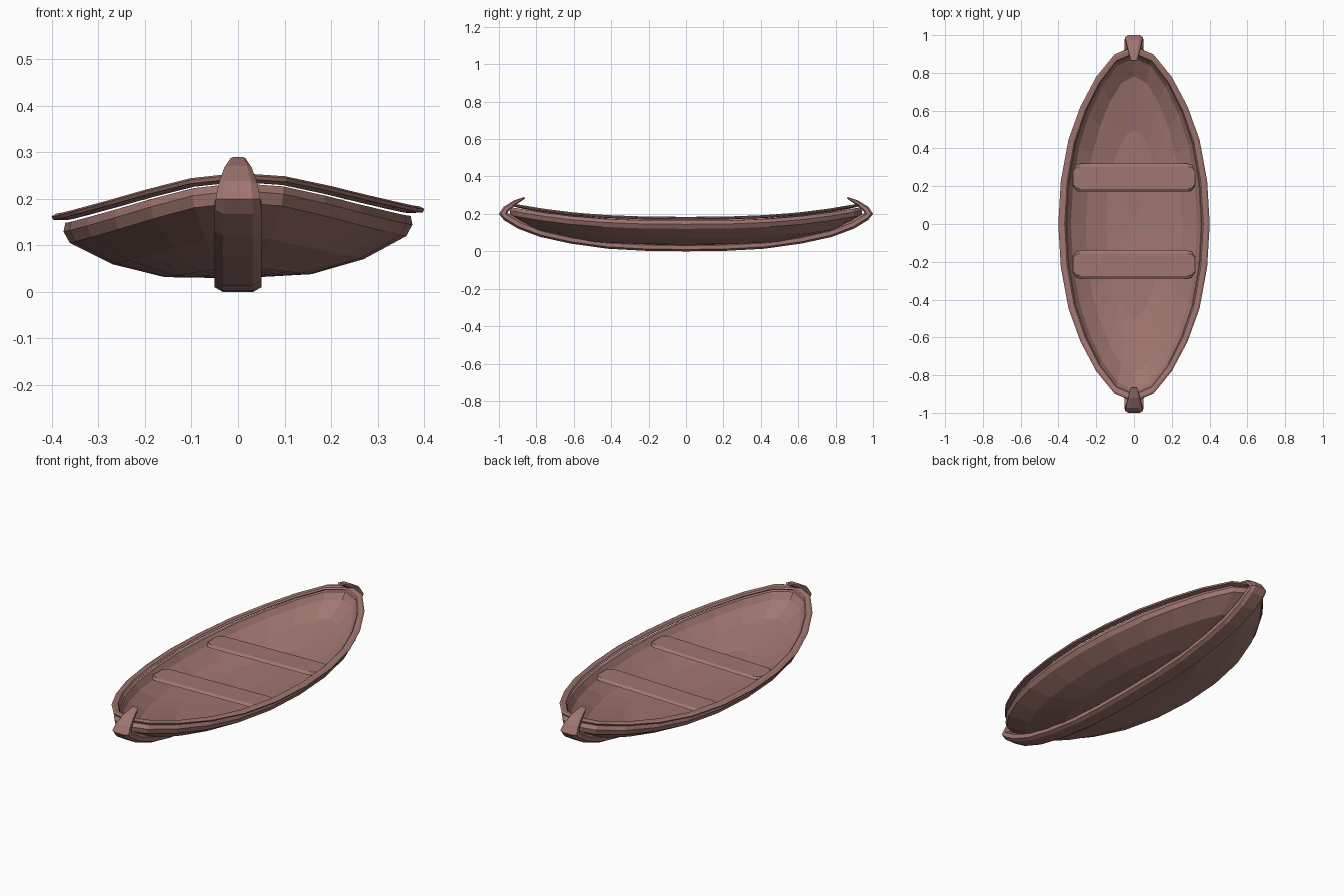
import bpy, bmesh, math

if "Cube" in bpy.data.objects:
    bpy.data.objects.remove(bpy.data.objects["Cube"])

mat = bpy.data.materials.new("painted_wood")
mat.diffuse_color = (0.35, 0.18, 0.16, 1)
mat.use_nodes = True
mat.node_tree.nodes["Principled BSDF"].inputs["Base Color"].default_value = mat.diffuse_color
SEG = 24
# Plan outline: length fraction at each 15 degree step from beam to tip
STEP = [0, 0.243, 0.474, 0.662, 0.828, 0.955, 1.0]


def place(x, y, z):
    """Bend the ends up along the length, plus the slight roll of the boat."""
    a = abs(y)
    slope = math.copysign(0.247 * a ** 1.6, y)
    return (x, y - (z - 0.15) * slope, z + 0.095 * a ** 2.6 + 0.02 * x)


def oval(i, rx, ry):
    """Point i of the 24-sided plan outline."""
    a = 2 * math.pi * i / SEG
    k = i % 12
    f = STEP[min(k, 12 - k)]
    return rx * math.cos(a), ry * (f if i < 12 else -f)


def make(name, rings, wrap=False, caps=False):
    """Skin a list of closed rings into a flat-shaded object."""
    bm = bmesh.new()
    vs = [[bm.verts.new(p) for p in r] for r in rings]
    n, m = len(vs), len(vs[0])
    for i in range(n if wrap else n - 1):
        a, b = vs[i], vs[(i + 1) % n]
        for j in range(m):
            k = (j + 1) % m
            bm.faces.new((a[j], a[k], b[k], b[j]))
    if caps:
        bm.faces.new(vs[0][::-1])
        bm.faces.new(vs[-1])
    bmesh.ops.recalc_face_normals(bm, faces=bm.faces)
    me = bpy.data.meshes.new(name)
    bm.to_mesh(me)
    bm.free()
    me.materials.append(mat)
    ob = bpy.data.objects.new(name, me)
    bpy.context.collection.objects.link(ob)
    return ob


# Hull: outer skin down to the bottom, then inner skin back up, joined at the rim
outer = [(0.05, 0.05, 0.03), (0.42, 0.55, 0.035), (0.72, 0.85, 0.065),
         (0.965, 0.99, 0.113), (1.0, 1.0, 0.137), (0.99, 0.985, 0.156)]
inner = [(0.95, 0.96, 0.156), (0.89, 0.93, 0.127), (0.68, 0.82, 0.082),
         (0.40, 0.52, 0.052), (0.05, 0.05, 0.046)]
make("hull", [[place(*oval(i, 0.375 * fx, 0.94 * fy), z) for i in range(SEG)]
              for fx, fy, z in outer + inner], caps=True)

# Gunwale rail: flat six-sided section swept round the rim
section = [(0.0, -0.005), (0.004, 0.002), (-0.006, 0.008),
           (-0.030, 0.009), (-0.038, 0.002), (-0.030, -0.006)]
make("gunwale_rail", [[place(*oval(i, 0.397 + d, 0.94 + d), 0.168 + h)
                       for d, h in section] for i in range(SEG)], wrap=True)

# Keel: one bevelled timber running under the hull and curling in at both ends
# (y, z, half width, thickness) of the outer line for one half
half = [(0, 0, .05, .04), (.22, .003, .05, .04), (.42, .014, .05, .04),
        (.62, .042, .05, .04), (.78, .077, .05, .042), (.90, .122, .05, .045),
        (.975, .168, .05, .045), (1.0, .20, .048, .045), (.975, .238, .042, .035),
        (.92, .272, .03, .025), (.865, .290, .016, .010)]
path = [(-y, z, w, t) for y, z, w, t in half[:0:-1]] + half
rings = []
for i, (y, z, w, t) in enumerate(path):
    a, b = path[max(i - 1, 0)], path[min(i + 1, len(path) - 1)]
    dy, dz = b[0] - a[0], b[1] - a[1]
    length = math.hypot(dy, dz)
    ny, nz = -dz / length, dy / length
    prof = [(-w * .65, 0), (w * .65, 0), (w, t * .25), (w, t * .75),
            (w * .65, t), (-w * .65, t), (-w, t * .75), (-w, t * .25)]
    rings.append([(x, y + ny * d, z + nz * d) for x, d in prof])
make("keel_and_stems", rings, caps=True)

# Seats: rounded planks across the hull with narrowed ends
for name, yc in (("front_seat", -0.215), ("rear_seat", 0.245)):
    rings = []
    for x, hw in ((-0.322, .045), (-0.305, .068), (-0.285, .074),
                  (0.285, .074), (0.305, .068), (0.322, .045)):
        prof = [(-hw, .138), (-hw * .8, .130), (hw * .8, .130),
                (hw, .138), (hw * .8, .148), (-hw * .8, .148)]
        rings.append([(x, yc + d, z + 0.02 * x) for d, z in prof])
    make(name, rings, caps=True)
